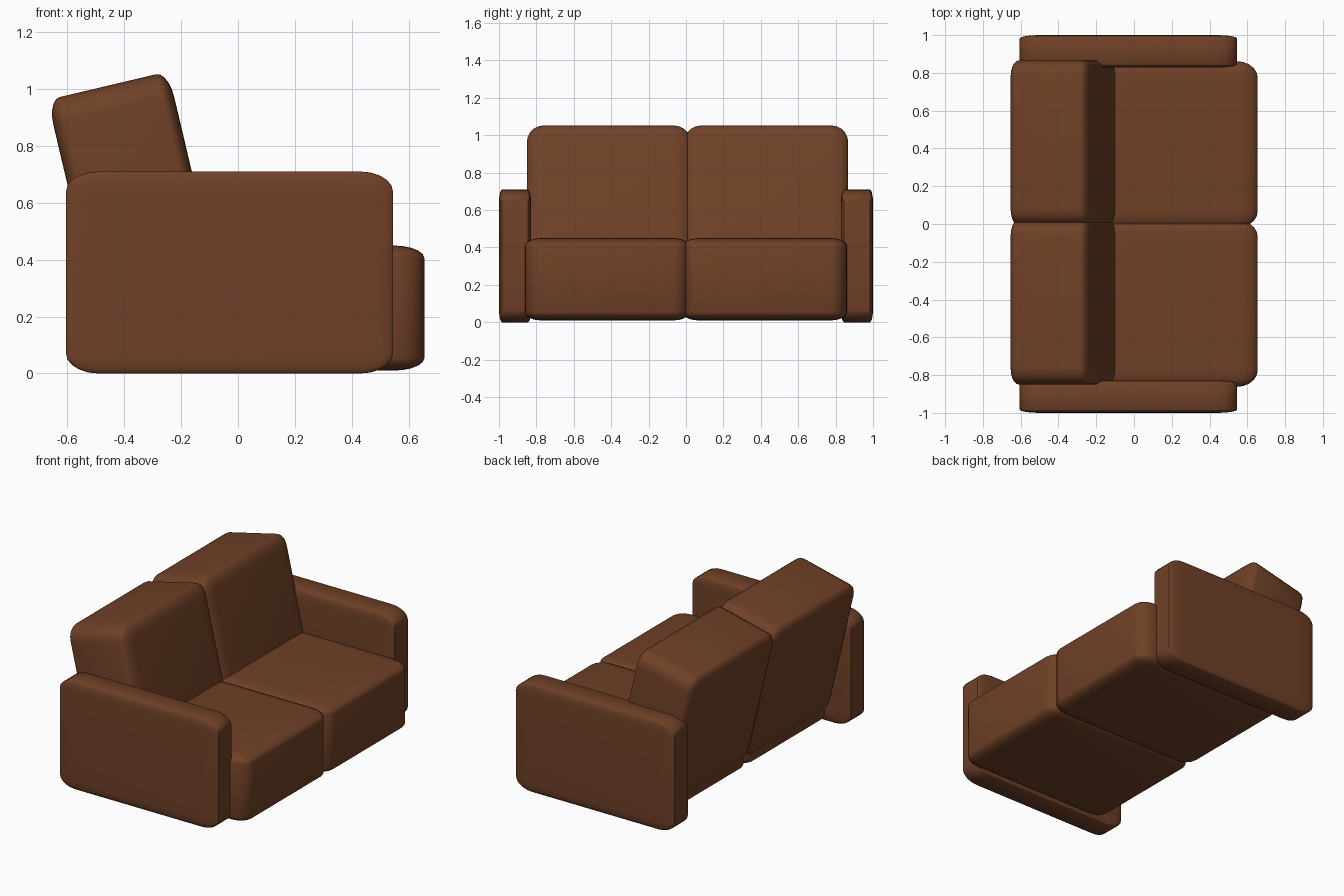
import bpy, bmesh, math
from mathutils import Matrix

if "Cube" in bpy.data.objects:
    bpy.data.objects.remove(bpy.data.objects["Cube"])

leather = bpy.data.materials.new("brown leather")
leather.diffuse_color = (0.16, 0.052, 0.02, 1.0)
leather.use_nodes = True
leather.node_tree.nodes["Principled BSDF"].inputs["Base Color"].default_value = leather.diffuse_color


def cushion(name, center, size, tilt=0.0):
    """Rounded unit cube, stretched so that the rounding follows each side's length."""
    bm = bmesh.new()
    bmesh.ops.create_cube(bm, size=1.0)
    bmesh.ops.bevel(bm, geom=bm.edges[:], offset=0.1, offset_type='OFFSET',
                    segments=5, profile=0.5, affect='EDGES', clamp_overlap=True)
    bmesh.ops.transform(bm, matrix=Matrix.Diagonal((*size, 1.0)), verts=bm.verts)
    bmesh.ops.recalc_face_normals(bm, faces=bm.faces)
    mesh = bpy.data.meshes.new(name)
    bm.to_mesh(mesh)
    bm.free()
    mesh.materials.append(leather)
    mesh.shade_smooth()
    mesh.set_sharp_from_angle(angle=math.radians(45))
    ob = bpy.data.objects.new(name, mesh)
    ob.location = center
    ob.rotation_euler = (0, tilt, 0)
    bpy.context.collection.objects.link(ob)
    return ob


for side, label in ((-1, "near"), (1, "far")):
    # arm slab
    cushion(f"{label}_arm", (-0.03, side * 0.914, 0.355), (1.15, 0.172, 0.71))
    # seat block, slightly overlapping its neighbour at the middle
    cushion(f"{label}_seat", (0.1025, side * 0.421, 0.23), (1.105, 0.882, 0.44))
    # leaning back block
    cushion(f"{label}_back", (-0.353, side * 0.421 + 0.008, 0.569),
            (0.436, 0.876, 0.91), math.radians(-13.3))
